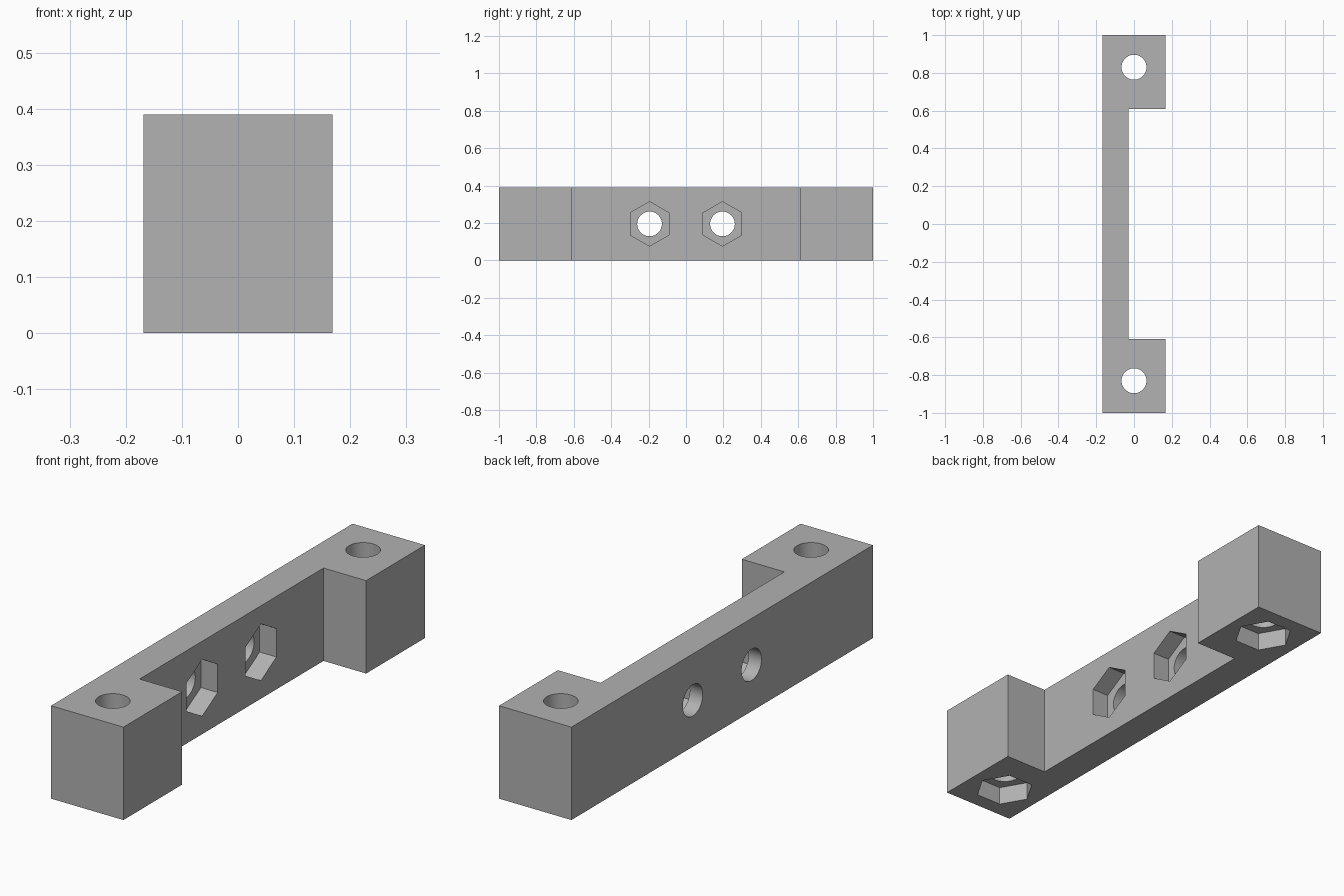
import bpy
import bmesh
from math import radians
from mathutils import Matrix, Vector

if "Cube" in bpy.data.objects:
    bpy.data.objects.remove(bpy.data.objects["Cube"], do_unlink=True)

HEIGHT = 0.39
HALF_W = 0.168
WALL_X = -0.03        # inner face of the thin wall
BLOCK_Y = 0.61        # where the end blocks begin
HOLE_R, NUT_R, NUT_DEPTH = 0.066, 0.119, 0.078

grey = bpy.data.materials.new("plain grey")
grey.use_nodes = True
grey.diffuse_color = (0.445, 0.445, 0.445, 1)
grey.node_tree.nodes["Principled BSDF"].inputs["Base Color"].default_value = grey.diffuse_color


def add_object(name, bm):
    mesh = bpy.data.meshes.new(name)
    bm.to_mesh(mesh)
    bm.free()
    mesh.materials.append(grey)
    obj = bpy.data.objects.new(name, mesh)
    bpy.context.collection.objects.link(obj)
    return obj


def cut_prism(target, sides, radius, length, center, turn):
    """Subtract a regular prism, its axis turned from z by the given matrix."""
    bm = bmesh.new()
    bmesh.ops.create_cone(bm, cap_ends=True, segments=sides, radius1=radius,
                          radius2=radius, depth=length,
                          matrix=Matrix.Translation(center) @ turn)
    cutter = add_object("cutter", bm)
    cutter.hide_render = True
    mod = target.modifiers.new("cut", "BOOLEAN")
    mod.operation = "DIFFERENCE"
    mod.solver = "EXACT"
    mod.object = cutter
    bpy.context.view_layer.objects.active = target
    bpy.ops.object.modifier_apply(modifier=mod.name)
    bpy.data.objects.remove(cutter, do_unlink=True)


# Bracket body: a C-shaped outline raised to full height
outline = [(-HALF_W, -1), (HALF_W, -1), (HALF_W, -BLOCK_Y), (WALL_X, -BLOCK_Y),
           (WALL_X, BLOCK_Y), (HALF_W, BLOCK_Y), (HALF_W, 1), (-HALF_W, 1)]
bm = bmesh.new()
base = bm.faces.new([bm.verts.new((x, y, 0)) for x, y in outline])
raised = bmesh.ops.extrude_face_region(bm, geom=[base])
bmesh.ops.translate(bm, vec=(0, 0, HEIGHT),
                    verts=[v for v in raised["geom"] if isinstance(v, bmesh.types.BMVert)])
bmesh.ops.recalc_face_normals(bm, faces=bm.faces)
bracket = add_object("mounting_bracket", bm)

upright = Matrix.Rotation(radians(90), 4, "Z")      # hexagon corners along x
sideways = Matrix.Rotation(radians(90), 4, "Y") @ upright  # corners along y

for side in (-1, 1):
    # Vertical bolt holes with nut pockets underneath
    end = Vector((0, side * 0.83, 0))
    cut_prism(bracket, 48, HOLE_R, 2, end, Matrix())
    cut_prism(bracket, 6, NUT_R, NUT_DEPTH * 2, end, upright)
    # Horizontal bolt holes with nut pockets on the inner wall face
    mid = Vector((WALL_X, side * 0.195, HEIGHT / 2))
    cut_prism(bracket, 48, HOLE_R, 1, mid, sideways)
    cut_prism(bracket, 6, NUT_R, NUT_DEPTH * 2, mid, sideways)

bpy.ops.object.select_all(action="DESELECT")
bracket.select_set(True)
bpy.context.view_layer.objects.active = bracket
bpy.ops.object.shade_smooth_by_angle(angle=radians(30))
